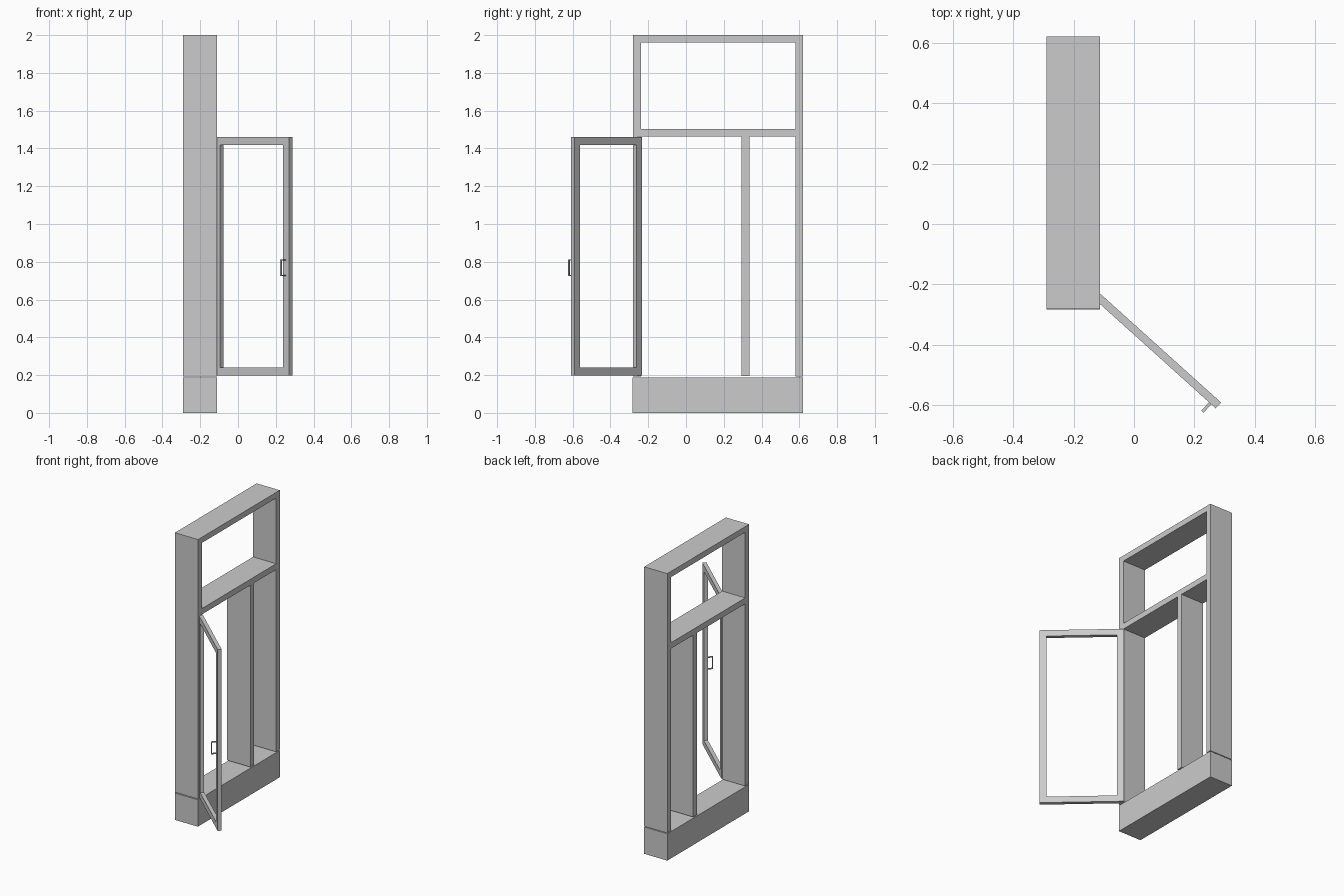
import bpy, bmesh, math
from mathutils import Matrix, Vector

if "Cube" in bpy.data.objects:
    bpy.data.objects.remove(bpy.data.objects["Cube"])


def box(name, x, y, z, matrix=None):
    """Box between (min, max) pairs, optionally moved by a matrix."""
    bm = bmesh.new()
    bmesh.ops.create_cube(bm, size=1)
    for v in bm.verts:
        v.co = Vector([a + (c + 0.5) * (b - a) for c, (a, b) in zip(v.co, (x, y, z))])
    mesh = bpy.data.meshes.new(name)
    bm.to_mesh(mesh)
    bm.free()
    obj = bpy.data.objects.new(name, mesh)
    bpy.context.collection.objects.link(obj)
    if matrix:
        obj.matrix_world = matrix
    return obj


# Fixed surround, all the same depth
depth = (-0.29, -0.112)
box("base_sill", depth, (-0.282, 0.62), (0, 0.187))
box("left_post", depth, (-0.28, -0.238), (0.192, 1.96))
box("right_post", depth, (0.58, 0.62), (0.192, 2.0))
box("top_rail", depth, (-0.28, 0.58), (1.96, 2.0))
box("transom_rail", depth, (-0.238, 0.58), (1.462, 1.503))
box("mullion", depth, (0.295, 0.335), (0.195, 1.462))

# Open casement: local x along the sash, local -y is its outer face
hinge = Matrix.Translation((-0.11, -0.232, 0)) @ Matrix.Rotation(math.radians(-42), 4, 'Z')
length, thick, bar = 0.535, 0.026, 0.043
bottom, top = 0.197, 1.46
for name, x0 in (("hinge", 0), ("free", length - bar)):
    box("sash_" + name + "_stile", (x0, x0 + bar), (-thick, 0), (bottom, top), hinge)
for name, z0 in (("bottom", bottom), ("top", top - bar)):
    box("sash_" + name + "_rail", (bar, length - bar), (-thick, 0), (z0, z0 + bar), hinge)

# C-shaped handle on the free stile
hx = (0.505, 0.515)
for name, z0 in (("lower", 0.725), ("upper", 0.806)):
    box("handle_" + name + "_arm", hx, (-0.058, -thick), (z0, z0 + 0.006), hinge)
box("handle_grip", hx, (-0.064, -0.058), (0.725, 0.812), hinge)
